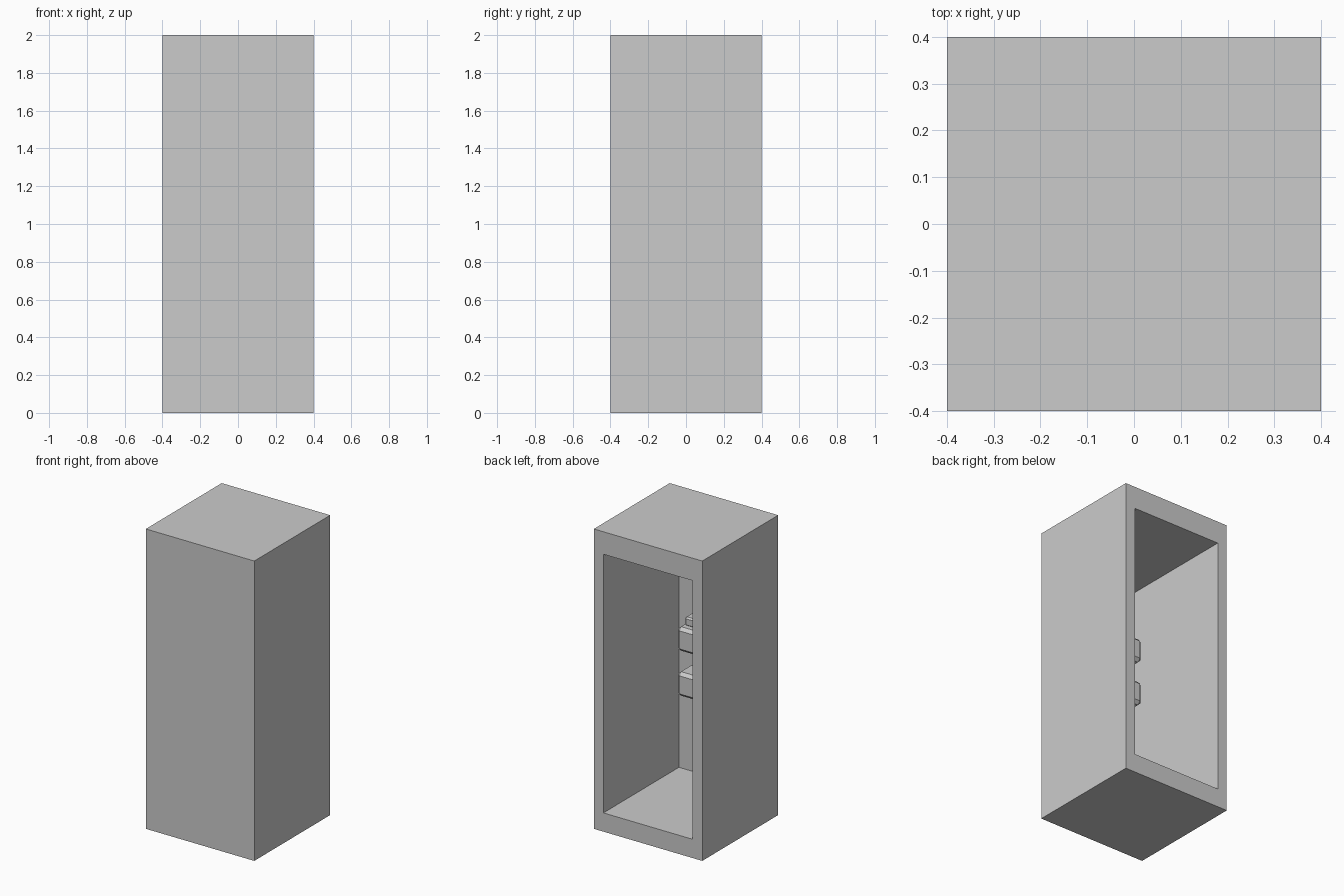
import bpy, bmesh
from mathutils import Matrix, Vector

if "Cube" in bpy.data.objects:
    bpy.data.objects.remove(bpy.data.objects["Cube"])


def finish(name, bm):
    bmesh.ops.recalc_face_normals(bm, faces=bm.faces)
    mesh = bpy.data.meshes.new(name)
    bm.to_mesh(mesh)
    bm.free()
    obj = bpy.data.objects.new(name, mesh)
    bpy.context.collection.objects.link(obj)
    return obj


def box_mesh(center, size):
    bm = bmesh.new()
    bmesh.ops.create_cube(bm, size=1, matrix=Matrix.Translation(center) @ Matrix.Diagonal((*size, 1)))
    return bm


def chamfered_box(name, center, size, chamfer):
    bm = box_mesh(center, size)
    bmesh.ops.bevel(bm, geom=bm.edges[:], offset=chamfer, segments=1, affect='EDGES')
    return finish(name, bm)


# Cabinet: a block hollowed from the back, leaving a very thin front panel
bm = box_mesh((0, 0, 1), (0.8, 0.8, 2))
bm.faces.ensure_lookup_table()
back = max(bm.faces, key=lambda f: f.calc_center_median().y)
bmesh.ops.inset_individual(bm, faces=[back], thickness=0.1)
for v in back.verts:
    v.co.z = 1.85 if v.co.z > 1 else 0.125
inner = bmesh.ops.extrude_face_region(bm, geom=[back])['geom']
bmesh.ops.translate(bm, vec=Vector((0, -0.796, 0)),
                    verts=[g for g in inner if isinstance(g, bmesh.types.BMVert)])
if back.is_valid:
    bmesh.ops.delete(bm, geom=[back], context='FACES_ONLY')
finish("cabinet", bm)

# Two chamfered blocks in the middle of the cavity
for name, z in (("upper_block", 1.19), ("lower_block", 0.89)):
    chamfered_box(name, (0, -0.095, z), (0.17, 0.15, 0.16), 0.02)

# Small cap on the upper block
chamfered_box("block_cap", (0, -0.11, 1.295), (0.12, 0.08, 0.06), 0.01)
